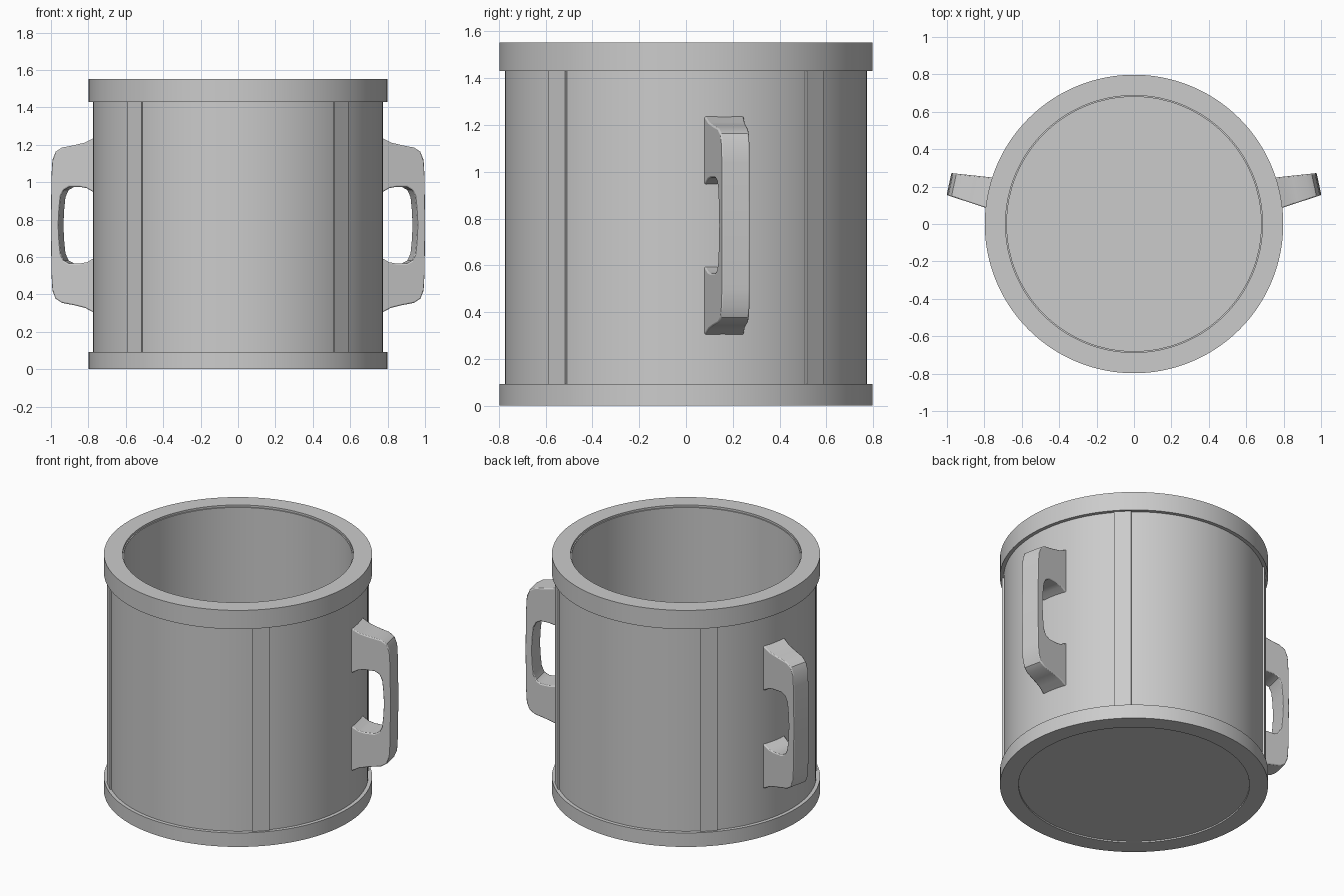
import bpy
import bmesh
import math
from mathutils import Matrix, Vector

cube = bpy.data.objects.get("Cube")
if cube:
    bpy.data.objects.remove(cube, do_unlink=True)

SEGMENTS = 128
grey = bpy.data.materials.new("plain grey")
grey.use_nodes = True
colour = (0.6, 0.6, 0.6, 1)
grey.diffuse_color = colour
grey.node_tree.nodes["Principled BSDF"].inputs["Base Color"].default_value = colour


def finish(bm, name):
    """Turn a bmesh into a shaded, named object."""
    bmesh.ops.recalc_face_normals(bm, faces=bm.faces)
    mesh = bpy.data.meshes.new(name)
    bm.to_mesh(mesh)
    bm.free()
    mesh.materials.append(grey)
    obj = bpy.data.objects.new(name, mesh)
    bpy.context.collection.objects.link(obj)
    bpy.ops.object.select_all(action='DESELECT')
    obj.select_set(True)
    bpy.context.view_layer.objects.active = obj
    bpy.ops.object.shade_smooth_by_angle(angle=math.radians(35))
    return obj


def tube(name, inner, outer, low, high):
    """Ring with a rectangular section."""
    bm = bmesh.new()
    corners = [(inner, low), (outer, low), (outer, high), (inner, high)]
    rings = []
    for r, z in corners:
        rings.append([bm.verts.new((r * math.cos(a), r * math.sin(a), z))
                      for a in (math.tau * i / SEGMENTS for i in range(SEGMENTS))])
    for k in range(4):
        a, b = rings[k], rings[(k + 1) % 4]
        for i in range(SEGMENTS):
            j = (i + 1) % SEGMENTS
            bm.faces.new((a[i], a[j], b[j], b[i]))
    finish(bm, name)


# Barrel, rims and floor
tube("barrel", 0.68, 0.775, 0.01, 1.54)
tube("top_rim", 0.687, 0.798, 1.43, 1.553)
tube("bottom_rim", 0.687, 0.798, 0, 0.092)

bm = bmesh.new()
bmesh.ops.create_cone(bm, cap_ends=True, segments=SEGMENTS, radius1=0.685,
                      radius2=0.685, depth=0.07,
                      matrix=Matrix.Translation((0, 0, 0.043)))
finish(bm, "floor")

# Raised vertical strips covering the four seams
for side, sx in (("left", 1), ("right", -1)):
    for end, sy in (("front", -1), ("back", 1)):
        bm = bmesh.new()
        turn = Matrix.Rotation(math.atan2(sy, sx), 4, 'Z')
        place = Matrix.Translation((0.762, 0, 0.761))
        size = Matrix.Diagonal((0.042, 0.104, 1.345, 1))
        bmesh.ops.create_cube(bm, size=1, matrix=turn @ place @ size)
        finish(bm, f"{end}_{side}_seam_strip")

# Handles: upper half of the grip as (radius, height above its middle)
OUTER = [(0.74, 0.475), (0.775, 0.465), (0.82, 0.442), (0.88, 0.428), (0.95, 0.415),
         (0.985, 0.393), (1.003, 0.35), (1.008, 0.27), (1.012, 0)]
INNER = [(0.74, 0.165), (0.775, 0.178), (0.81, 0.198), (0.85, 0.205), (0.91, 0.205),
         (0.94, 0.188), (0.957, 0.15), (0.964, 0.08), (0.968, 0)]
MIDDLE = 0.77


def whole(half):
    """Complete a half outline with its reflection."""
    return half + [(r, -z) for r, z in reversed(half[:-1])]


def handle(name, mirror):
    """Tapered grip set slightly behind the side of the barrel."""
    bm = bmesh.new()
    turn = Matrix.Rotation(math.radians(12.2), 3, 'Z')

    def vert(r, z, side):
        width = 0.085 - 0.025 * (r - 0.775) / 0.235
        v = turn @ Vector((r, side * width, z + MIDDLE))
        return bm.verts.new((mirror * v.x, v.y, v.z))

    sections = []
    for o, i in zip(whole(OUTER), whole(INNER)):
        sections.append([vert(*o, -1), vert(*o, 1), vert(*i, 1), vert(*i, -1)])
    for a, b in zip(sections, sections[1:]):
        for k in range(4):
            j = (k + 1) % 4
            bm.faces.new((a[k], a[j], b[j], b[k]))
    bm.faces.new(sections[0])
    bm.faces.new(sections[-1])
    obj = finish(bm, name)
    bevel = obj.modifiers.new("soft edges", 'BEVEL')
    bevel.width = 0.006
    bevel.segments = 2
    bevel.limit_method = 'ANGLE'
    bevel.angle_limit = math.radians(50)


handle("left_handle", 1)
handle("right_handle", -1)
